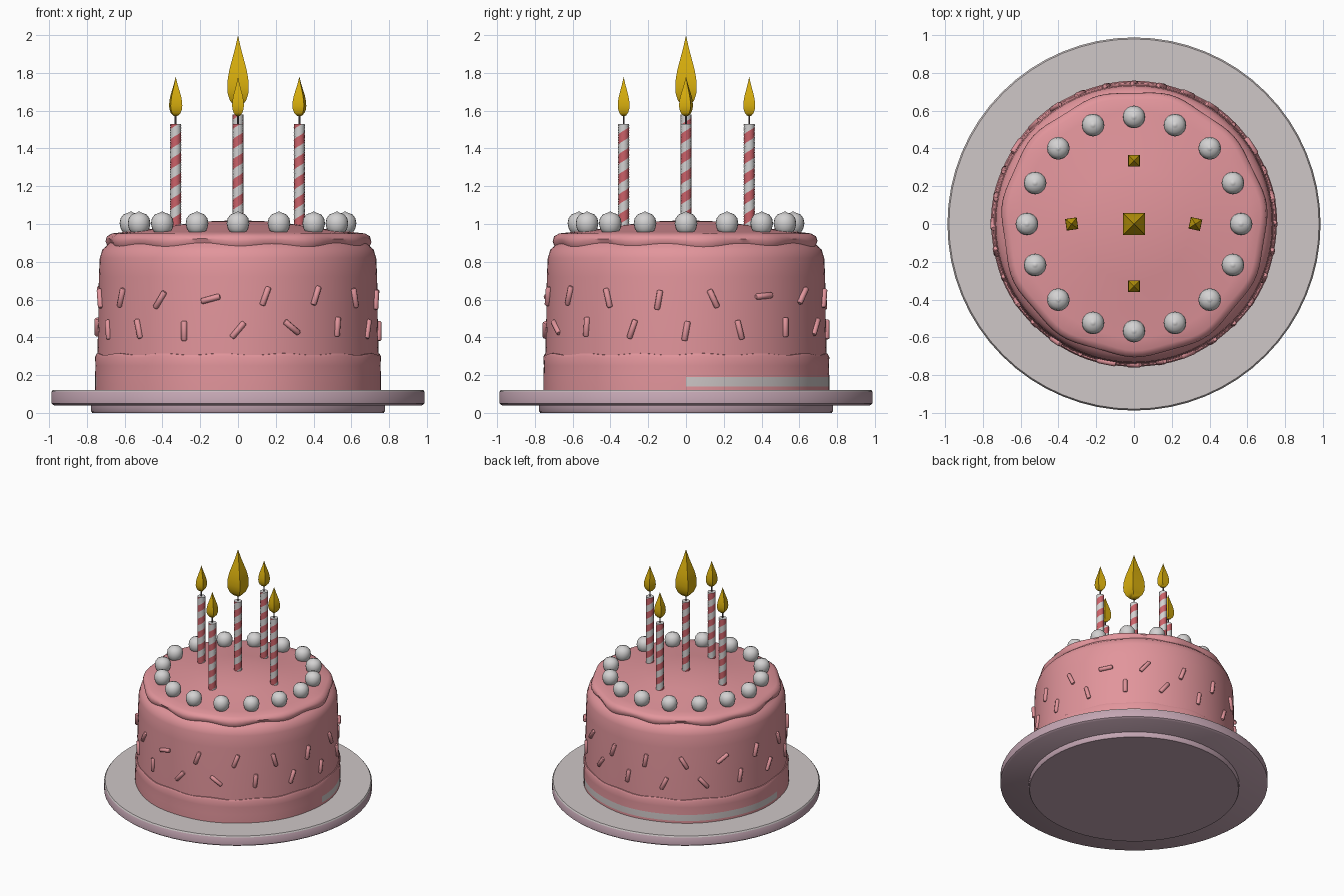
import bpy, bmesh, math
from mathutils import Vector, Matrix

if "Cube" in bpy.data.objects:
    bpy.data.objects.remove(bpy.data.objects["Cube"])


def material(name, rgb):
    m = bpy.data.materials.new(name)
    m.diffuse_color = (*rgb, 1)
    m.use_nodes = True
    m.node_tree.nodes["Principled BSDF"].inputs["Base Color"].default_value = m.diffuse_color
    return m


PINK = material("pink_icing", (0.76, 0.30, 0.33))
GREY = material("pale_grey", (0.62, 0.57, 0.57))
MAUVE = material("mauve", (0.55, 0.38, 0.45))
CREAM = material("white_cream", (0.65, 0.64, 0.64))
RED = material("stripe_red", (0.60, 0.12, 0.14))
GOLD = material("flame_gold", (0.68, 0.42, 0.004))
DARK = material("wick_dark", (0.10, 0.08, 0.08))


def finish(name, bm, mats, angle=40, matrix=None):
    """Turn a bmesh into a smooth-by-angle object."""
    bmesh.ops.remove_doubles(bm, verts=bm.verts, dist=1e-5)
    bmesh.ops.recalc_face_normals(bm, faces=bm.faces)
    me = bpy.data.meshes.new(name)
    bm.to_mesh(me)
    bm.free()
    for m in mats:
        me.materials.append(m)
    ob = bpy.data.objects.new(name, me)
    bpy.context.collection.objects.link(ob)
    if matrix:
        ob.matrix_world = matrix
    bpy.ops.object.select_all(action='DESELECT')
    ob.select_set(True)
    bpy.context.view_layer.objects.active = ob
    bpy.ops.object.shade_smooth_by_angle(angle=math.radians(angle))
    return ob


def lathe(profile, sides, phase=0.0, wave=None, rule=None, twist=0.0):
    """Revolve (radius, z) points; wave shifts them, rule picks the material."""
    bm = bmesh.new()
    rings = []
    for i, (r, z) in enumerate(profile):
        ring = []
        for k in range(sides):
            a = phase + twist * i + 2 * math.pi * k / sides
            dr, dz = wave(i, a) if wave else (0, 0)
            ring.append(bm.verts.new(((r + dr) * math.cos(a), (r + dr) * math.sin(a), z + dz)))
        rings.append(ring)
    for i in range(len(rings) - 1):
        for k in range(sides):
            j = (k + 1) % sides
            f = bm.faces.new((rings[i][k], rings[i][j], rings[i + 1][j], rings[i + 1][k]))
            if rule:
                f.material_index = rule(i, k, f)
    return bm


# Plate: grey top, mauve rim and underside, with a low foot
finish("plate", lathe([(0, 0.04), (0.975, 0.04), (0.988, 0.05), (0.988, 0.112), (0.98, 0.122), (0, 0.122)], 64,
                      rule=lambda i, k, f: 1 if i >= 3 else 0), [MAUVE, GREY])
finish("plate_foot", lathe([(0, 0), (0.772, 0), (0.778, 0.008), (0.778, 0.045), (0, 0.045)], 64), [MAUVE])

# Cake body with domed top and wavy icing lip
body = [(0, 1.02), (0.18, 1.013), (0.30, 0.998), (0.45, 0.975), (0.60, 0.958), (0.665, 0.95), (0.692, 0.935),
        (0.70, 0.912), (0.69, 0.89), (0.698, 0.882), (0.718, 0.865), (0.732, 0.82), (0.737, 0.72), (0.74, 0.5),
        (0.745, 0.30), (0.745, 0.11)]


def lip_wave(i, a):
    if 5 <= i <= 8:
        s = math.sin(11 * a) + 0.4 * math.sin(5 * a + 1)
        return 0.008 * s, (-0.008 * s if i >= 7 else 0)
    return 0, 0


finish("cake_body", lathe(body, 96, wave=lip_wave), [PINK], 50)


# Base border: wavy upper edge, pale smear low on the back half
def border_wave(i, a):
    return 0.002 * math.sin(9 * a), (0.005 * math.sin(14 * a) if i < 3 else 0)


def border_color(i, k, f):
    return 1 if i == 4 and 0 <= k < 50 else 0


border = [(0.735, 0.312), (0.75, 0.31), (0.757, 0.295), (0.755, 0.25), (0.757, 0.19), (0.757, 0.14), (0.757, 0.115)]
finish("base_border", lathe(border, 96, wave=border_wave, rule=border_color), [PINK, GREY])

# Cream dollops around the top edge
dollop = [(0, 0.94), (0.035, 0.945), (0.054, 0.975), (0.060, 1.003), (0.055, 1.03), (0.040, 1.05), (0.020, 1.058),
          (0.010, 1.061), (0, 1.068)]
for n in range(16):
    a = 2 * math.pi * n / 16
    finish(f"cream_dollop_{n + 1}", lathe(dollop, 20), [CREAM], 60,
           Matrix.Translation((0.567 * math.cos(a), 0.567 * math.sin(a), 0)))

# Sprinkles: two rows of small rods pressed into the side
rod = [(0, -0.052), (0.011, -0.052), (0.016, -0.046), (0.016, 0.046), (0.011, 0.052), (0, 0.052)]
rows = [(0.61, 11.25, [20, 35, 75, 20, 20, -15, 10, -25, 85, 40, 20, 10, -30, 55, 15, -20]),
        (0.445, 0.0, [-15, 0, 40, -52, 5, 20, 10, -15, 0, 38, 10, 25, -40, 10, 30, -10])]
for r, (z, offset, tilts) in enumerate(rows):
    for n, tilt in enumerate(tilts):
        a = math.radians(offset - 157.5 + 22.5 * n + (0 if r == 0 else 22.5))
        t = math.radians(tilt)
        d = Vector((-math.sin(a) * math.sin(t), math.cos(a) * math.sin(t), math.cos(t)))
        m = Matrix.Translation((0.744 * math.cos(a), 0.744 * math.sin(a), z + 0.012 * math.sin(5 * n)))
        finish(f"sprinkle_{r + 1}_{n + 1}", lathe(rod, 8), [PINK], 50, m @ d.to_track_quat('Z', 'Y').to_matrix().to_4x4())


# Candles: spiral striped stick, wick and four-sided flame
def candle(name, x, y, base, top, flame_z, flame_h, flame_w, turn):
    place = Matrix.Translation((x, y, 0))
    steps = 64
    stick = [(0.030, base + (top - base) * i / steps) for i in range(steps + 1)]
    stick = stick + [(0, top)]
    finish(name + "_stick", lathe(stick, 12, twist=math.radians(30), rule=lambda i, k, f: 1 if k < 6 and i < steps else 0),
           [CREAM, RED], 40, place)
    finish(name + "_wick", lathe([(0.005, top - 0.01), (0.005, flame_z + 0.03)], 6), [DARK], 40, place)
    shape = [(0, 0), (0.4, 0.02), (0.75, 0.09), (0.95, 0.18), (1, 0.27), (0.95, 0.39), (0.80, 0.52),
             (0.55, 0.66), (0.30, 0.80), (0.13, 0.91), (0, 1)]
    k = flame_w * math.sqrt(2)
    finish(name + "_flame", lathe([(r * k, flame_z + h * flame_h) for r, h in shape], 4, math.radians(45 + turn)),
           [GOLD], 40, place)


candle("center_candle", 0, 0, 0.99, 1.58, 1.62, 0.38, 0.057, 0)
for name, x, y, turn in [("left", -0.33, 0, 8), ("right", 0.325, 0, -12), ("front", 0, -0.33, 0), ("back", 0, 0.335, 0)]:
    candle(name + "_candle", x, y, 0.96, 1.53, 1.57, 0.21, 0.031, turn)
